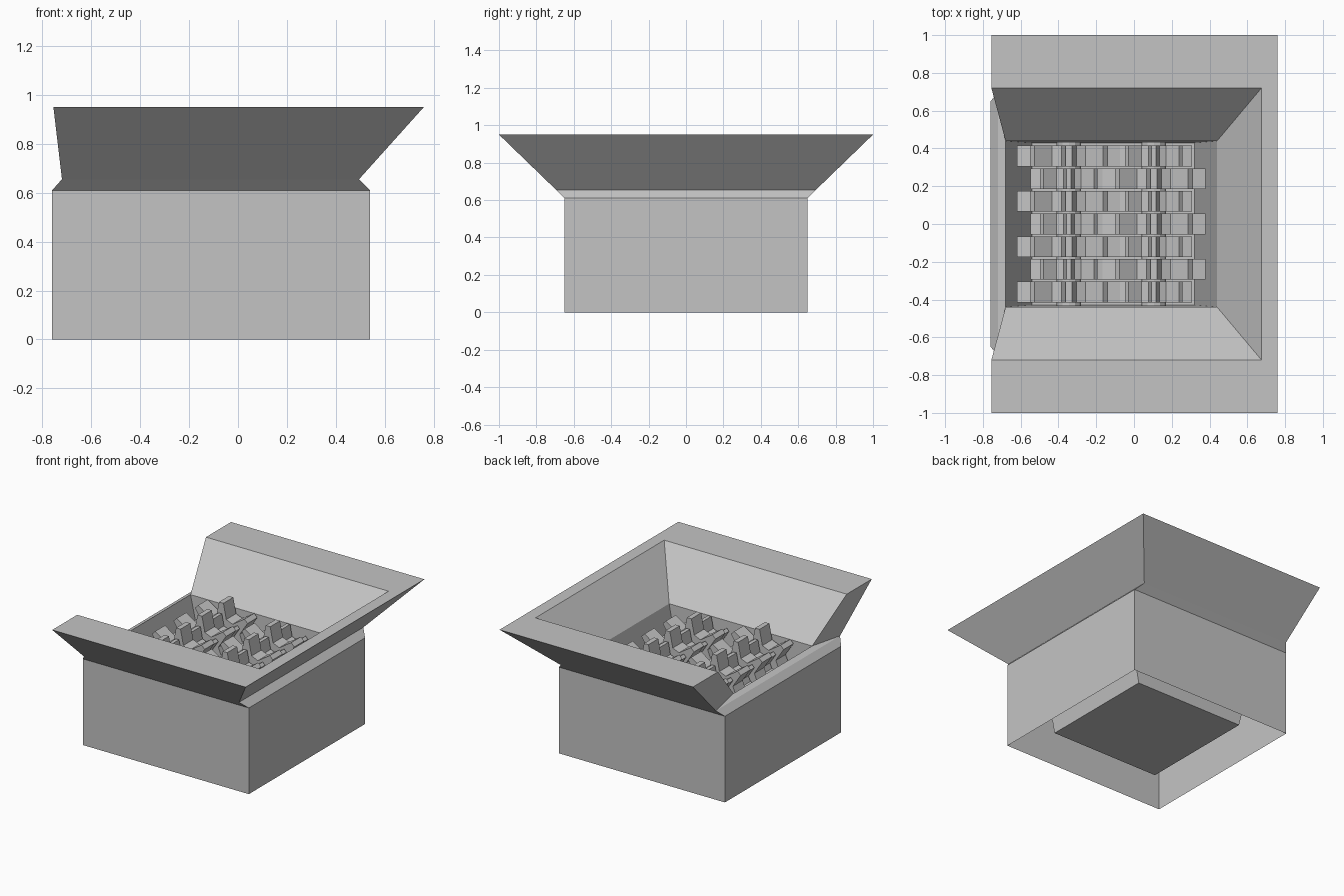
import bpy
import bmesh
from math import cos, sin, tau, pi

cube = bpy.data.objects.get("Cube")
if cube:
    bpy.data.objects.remove(cube, do_unlink=True)

# Single painted-metal colour
grey = bpy.data.materials.new("plain grey")
grey.use_nodes = True
colour = (0.55, 0.55, 0.55, 1)
grey.diffuse_color = colour
grey.node_tree.nodes["Principled BSDF"].inputs["Base Color"].default_value = colour


def finish(name, bm):
    mesh = bpy.data.meshes.new(name)
    bm.to_mesh(mesh)
    bm.free()
    mesh.materials.append(grey)
    obj = bpy.data.objects.new(name, mesh)
    bpy.context.collection.objects.link(obj)
    return obj


def shell(bm, rings, sides=(0, 1, 2, 3)):
    """Join rectangular rings (left x, right x, half depth, z) into walls."""
    loops = [[bm.verts.new(p) for p in
              ((a, -d, z), (b, -d, z), (b, d, z), (a, d, z))]
             for a, b, d, z in rings]
    for low, high in zip(loops, loops[1:]):
        for i in sides:
            j = (i + 1) % 4
            bm.faces.new((low[i], low[j], high[j], high[i]))
    return loops


# Key outlines, from the floor up, over the rim and down the chute
base = (-0.76, 0.54, 0.65, 0)
shoulder = (-0.76, 0.54, 0.65, 0.61)
neck = (-0.72, 0.495, 0.695, 0.655)
rim_outer = (-0.755, 0.76, 1.0, 0.95)
rim_inner = (-0.755, 0.675, 0.72, 0.95)
throat = (-0.68, 0.44, 0.44, 0.67)
chute_floor = (-0.54, 0.32, 0.43, 0.08)

# Hollow body, open underneath
bm = bmesh.new()
shell(bm, (base, shoulder, neck))
finish("body", bm)

# Thick flared hopper on three sides, with a low lip on the open side
bm = bmesh.new()
loops = shell(bm, (neck, rim_outer, rim_inner, throat), sides=(0, 1, 2))
bm.faces.new([loop[0] for loop in loops])
bm.faces.new([loop[3] for loop in reversed(loops)])
bm.faces.new((loops[0][3], loops[0][0], loops[3][0], loops[3][3]))
finish("hopper", bm)

# Tapered chute with closed floor
bm = bmesh.new()
loops = shell(bm, (throat, chute_floor))
bm.faces.new(loops[-1])
finish("chute", bm)

AXLE_Z = 0.48
TEETH = 8


def prism(name, outline, x, y, width):
    """Extrude an x-z outline along y."""
    bm = bmesh.new()
    face = bm.faces.new([bm.verts.new((x + u, y - width / 2, AXLE_Z + v))
                         for u, v in outline])
    out = bmesh.ops.extrude_face_region(bm, geom=[face])
    verts = [g for g in out["geom"] if isinstance(g, bmesh.types.BMVert)]
    bmesh.ops.translate(bm, verts=verts, vec=(0, width, 0))
    bmesh.ops.recalc_face_normals(bm, faces=bm.faces)
    return finish(name, bm)


def cog(tip, root):
    """Trapezoid teeth: wide at the root, narrow at the tip."""
    step = tau / TEETH
    points = []
    for t in range(TEETH):
        for offset, r in ((-0.3, root), (-0.08, tip), (0.08, tip), (0.3, root)):
            a = pi + (t + offset) * step
            points.append((r * cos(a), r * sin(a)))
    return points


# Two axles carrying large and small cutters that alternate and interlock
axle = [(0.065 * cos(tau * i / 12), 0.065 * sin(tau * i / 12)) for i in range(12)]
large, small = cog(0.275, 0.17), cog(0.203, 0.125)
for side, (label, x) in enumerate((("left_hand", -0.345), ("right_hand", 0.105))):
    prism(label + "_axle", axle, x, 0, 0.87)
    for row in range(7):
        outline = large if (row + side) % 2 == 0 else small
        prism(f"{label}_cutter_{row + 1}", outline, x, (row - 3) * 0.12, 0.11)
